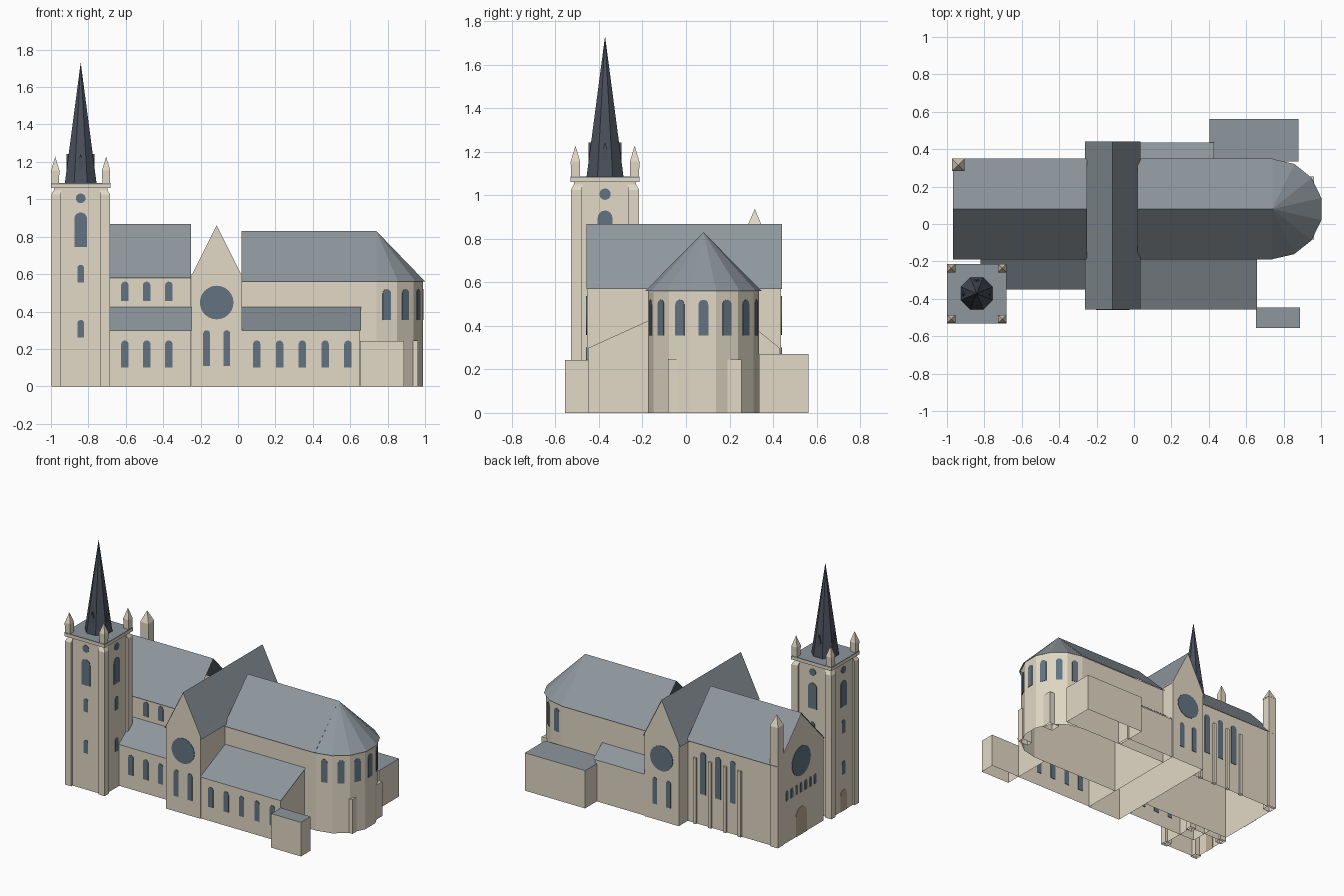
import bpy, bmesh, math
from mathutils import Vector

if "Cube" in bpy.data.objects:
    bpy.data.objects.remove(bpy.data.objects["Cube"])


def material(name, *rgb):
    m = bpy.data.materials.new(name)
    m.diffuse_color = (*rgb, 1)
    m.use_nodes = True
    m.node_tree.nodes["Principled BSDF"].inputs["Base Color"].default_value = m.diffuse_color
    return m


STONE = material("stone", 0.76, 0.69, 0.56)
SLATE = material("slate", 0.27, 0.31, 0.34)
GLASS = material("glass", 0.125, 0.175, 0.225)
DARK = material("dark_slate", 0.07, 0.08, 0.105)
WOOD = material("wood", 0.5, 0.41, 0.29)

# Face filters: which faces of a solid stay, by normal
ALL = lambda n: True
WALLS = lambda n: abs(n.z) < 0.1
ROOF = lambda n: n.z > 0.1


def mesh(name, verts, faces, mat, keep=ALL):
    bm = bmesh.new()
    vs = [bm.verts.new(v) for v in verts]
    for f in faces:
        bm.faces.new([vs[i] for i in f])
    bmesh.ops.recalc_face_normals(bm, faces=bm.faces)
    bm.normal_update()
    # the model is an open shell: no faces on the ground
    drop = [f for f in bm.faces if not keep(f.normal) or all(v.co.z < 1e-5 for v in f.verts)]
    bmesh.ops.delete(bm, geom=drop, context="FACES")
    me = bpy.data.meshes.new(name)
    bm.to_mesh(me)
    bm.free()
    me.materials.append(mat)
    ob = bpy.data.objects.new(name, me)
    bpy.context.collection.objects.link(ob)
    return ob


def loft(name, low, high, mat, keep=ALL):
    n = len(low)
    faces = [range(n), range(n, 2 * n)]
    faces += [(i, (i + 1) % n, n + (i + 1) % n, n + i) for i in range(n)]
    return mesh(name, low + high, faces, mat, keep)


def prism(name, pts, axis, a, b, mat, keep=ALL):
    def at(p, d):
        return {"x": (d, *p), "y": (p[0], d, p[1]), "z": (*p, d)}[axis]
    return loft(name, [at(p, a) for p in pts], [at(p, b) for p in pts], mat, keep)


def box(name, x0, x1, y0, y1, z0, z1, mat=STONE, keep=ALL):
    return prism(name, [(x0, y0), (x1, y0), (x1, y1), (x0, y1)], "z", z0, z1, mat, keep)


def cone(name, base, apex, mat):
    n = len(base)
    faces = [range(n)] + [(i, (i + 1) % n, n) for i in range(n)]
    return mesh(name, base + [apex], faces, mat, ROOF)


def panel(name, pts, x, y, angle, mat=GLASS):
    # flat panel on a wall whose outward normal points along angle (degrees)
    a = math.radians(angle)
    n, t = Vector((math.cos(a), math.sin(a), 0)), Vector((-math.sin(a), math.cos(a), 0))
    o = Vector((x, y, 0))
    ring = [[tuple(o + t * u + n * d + Vector((0, 0, z))) for u, z in pts] for d in (-0.003, 0.003)]
    return loft(name, ring[0], ring[1], mat)


def arch(w, z0, z1):
    r = w / 2
    return [(-r, z0), (r, z0)] + [(r * math.cos(i * math.pi / 8), z1 - r + r * math.sin(i * math.pi / 8))
                                  for i in range(9)]


def disc(r, z, n=24):
    return [(r * math.cos(i * math.tau / n), z + r * math.sin(i * math.tau / n)) for i in range(n)]


def square(x, y, h, z):
    return [(x - h, y - h, z), (x + h, y - h, z), (x + h, y + h, z), (x - h, y + h, z)]


CY = 0.08       # church axis
HW = 0.255      # half width of nave and choir walls
TX = -0.114     # transept axis

# Nave and transept shells with gabled roofs
box("nave_wall", -0.962, -0.25, CY - HW, CY + HW, 0, 0.59, keep=WALLS)
prism("nave_roof", [(CY - 0.27, 0.58), (CY + 0.27, 0.58), (CY, 0.867)], "x", -0.967, -0.25, SLATE, ROOF)
prism("west_gable", [(CY - HW, 0), (CY + HW, 0), (CY + HW, 0.59), (CY, 0.86), (CY - HW, 0.59)],
      "x", -0.966, -0.96, STONE)
box("transept_wall", TX - 0.135, TX + 0.135, -0.452, 0.432, 0, 0.6, keep=WALLS)
prism("transept_roof", [(TX - 0.148, 0.57), (TX + 0.148, 0.57), (TX, 0.867)], "y", -0.457, 0.44, SLATE, ROOF)
for y0, y1 in ((-0.456, -0.45), (0.43, 0.437)):
    prism("transept_gable", [(TX - 0.135, 0), (TX + 0.135, 0), (TX + 0.135, 0.592), (TX, 0.862),
                             (TX - 0.135, 0.592)], "y", y0, y1, STONE)

# Transept windows
for y, ang in ((-0.456, -90), (0.437, 90)):
    panel("transept_rose", disc(0.09, 0.448), TX, y, ang)
    for dx in (-0.054, 0.054):
        panel("transept_window", arch(0.037, 0.11, 0.3), TX + dx, y, ang)

# Choir ending in a seven-sided apse
angs = [math.radians(90 - i * 180 / 7) for i in range(8)]
rim = lambda r: [(0.74 + r * math.cos(a), CY + r * math.sin(a)) for a in angs]
prism("choir_wall", [(0.02, CY + HW)] + rim(HW) + [(0.02, CY - HW)], "z", 0, 0.568, STONE, WALLS)
prism("choir_roof", [(CY - 0.27, 0.56), (CY + 0.27, 0.56), (CY, 0.83)], "x", 0.02, 0.74, SLATE, ROOF)
cone("apse_roof", [(*p, 0.56) for p in rim(0.268)], (0.74, CY, 0.83), SLATE)
for i in range(7):
    ang = 90 - (i + 0.5) * 180 / 7
    r = HW * math.cos(math.pi / 14)
    panel("apse_window", arch(0.045, 0.355, 0.52), 0.74 + r * math.cos(math.radians(ang)),
          CY + r * math.sin(math.radians(ang)), ang)
box("apse_buttress", 0.88, 0.963, -0.082, -0.035, 0, 0.245)
box("apse_buttress", 0.88, 0.963, 0.18, 0.255, 0, 0.245)


# Lean-to aisles: open walls under a thin sloping roof sheet
def aisle(name, x0, x1, yo, yi, zo, zi):
    prism(name + "_wall", [(yo, 0), (yi, 0), (yi, zi - 0.002), (yo, zo - 0.002)], "x", x0, x1, STONE, WALLS)
    e = yo + math.copysign(0.006, yo)
    prism(name + "_roof", [(e, zo - 0.004), (yi, zi - 0.004), (yi, zi), (e, zo - 0.002)],
          "x", x0, x1 + 0.008, SLATE, ROOF)


aisle("nave_aisle", -0.82, -0.25, -0.344, CY - HW, 0.3, 0.425)
aisle("south_choir_aisle", 0.02, 0.65, -0.45, CY - HW, 0.3, 0.425)
aisle("north_choir_aisle", 0.02, 0.42, 0.43, CY + HW, 0.3, 0.378)
for x in (-0.605, -0.488, -0.37):
    panel("aisle_window", arch(0.04, 0.1, 0.245), x, -0.344, -90)
    panel("clerestory_window", arch(0.04, 0.455, 0.56), x, CY - HW, -90)
    panel("north_nave_window", arch(0.045, 0.22, 0.52), x, CY + HW, 90)
for i in range(5):
    panel("choir_aisle_window", arch(0.04, 0.1, 0.245), 0.1 + i * 0.122, -0.45, -90)
for x in (-0.31, -0.43, -0.547, -0.664):
    box("north_buttress", x - 0.012, x + 0.012, CY + HW - 0.01, CY + HW + 0.014, 0, 0.47)

# Low annexes with flat roofs
for name, x0, x1, y0, y1, h in (("north_annex", 0.404, 0.88, 0.335, 0.562, 0.27),
                                ("south_annex", 0.652, 0.887, -0.556, -0.447, 0.243)):
    box(name, x0, x1, y0, y1, 0, h, keep=WALLS)
    box(name + "_roof", x0, x1, y0, y1, h - 0.003, h, SLATE, ROOF)

# West front: rose, small arcade, door and corner turret
panel("west_rose", disc(0.105, 0.525), -0.966, CY, 180)
for i in range(7):
    panel("west_arcade_window", arch(0.026, 0.3, 0.37), -0.966, CY + (i - 3) * 0.053, 180)
panel("west_door", arch(0.12, 0, 0.2), -0.966, CY, 180, WOOD)
box("turret", -0.97, -0.908, 0.285, 0.348, 0, 0.86)
cone("turret_cap", square(-0.939, 0.316, 0.033, 0.86), (-0.939, 0.316, 0.937), STONE)

# Bell tower
X, Y = -0.841, -0.372
S = 0.143
box("tower_shaft", X - S, X + S, Y - S, Y + S, 0, 1.07, keep=WALLS)
box("tower_cornice", X - 0.159, X + 0.159, Y - 0.159, Y + 0.159, 1.06, 1.08)
box("tower_deck", X - 0.159, X + 0.159, Y - 0.159, Y + 0.159, 1.08, 1.086, SLATE)
for sx in (-1, 1):
    for sy in (-1, 1):
        cx, cy = X + sx * 0.132, Y + sy * 0.132
        box("tower_pilaster", cx - 0.025, cx + 0.025, cy - 0.025, cy + 0.025, 0, 1.025)
        loft("pilaster_cap", square(cx, cy, 0.025, 1.025),
             square(X + sx * 0.123, Y + sy * 0.123, 0.02, 1.05), STONE)
        px, py = X + sx * 0.136, Y + sy * 0.136
        loft("pinnacle_shaft", square(px, py, 0.02, 1.08), square(px, py, 0.022, 1.155), STONE)
        cone("pinnacle_cap", square(px, py, 0.022, 1.155), (px, py, 1.228), STONE)

# Tower openings on all four sides
for ang in (0, 90, 180, 270):
    x = X + S * math.cos(math.radians(ang))
    y = Y + S * math.sin(math.radians(ang))
    panel("tower_oculus", disc(0.026, 1.005), x, y, ang)
    panel("belfry_window", arch(0.068, 0.745, 0.93), x, y, ang)
    panel("tower_upper_window", arch(0.036, 0.555, 0.65), x, y, ang)
    panel("tower_lower_window", arch(0.036, 0.26, 0.355), x, y, ang)
panel("tower_door", arch(0.07, 0, 0.15), X - S, Y, 180, WOOD)

# Octagonal spire with gablets
octagon = [(X + 0.092 * math.cos(math.radians(22.5 + 45 * i)),
            Y + 0.092 * math.sin(math.radians(22.5 + 45 * i)), 1.084) for i in range(8)]
cone("spire", octagon, (X, Y, 1.732), DARK)
for axis, c, d in (("x", Y, X), ("y", X, Y)):
    prism("spire_gablets", [(c - 0.014, 1.085), (c + 0.014, 1.085), (c + 0.014, 1.2), (c, 1.243),
                            (c - 0.014, 1.2)], axis, d - 0.075, d + 0.075, DARK)
